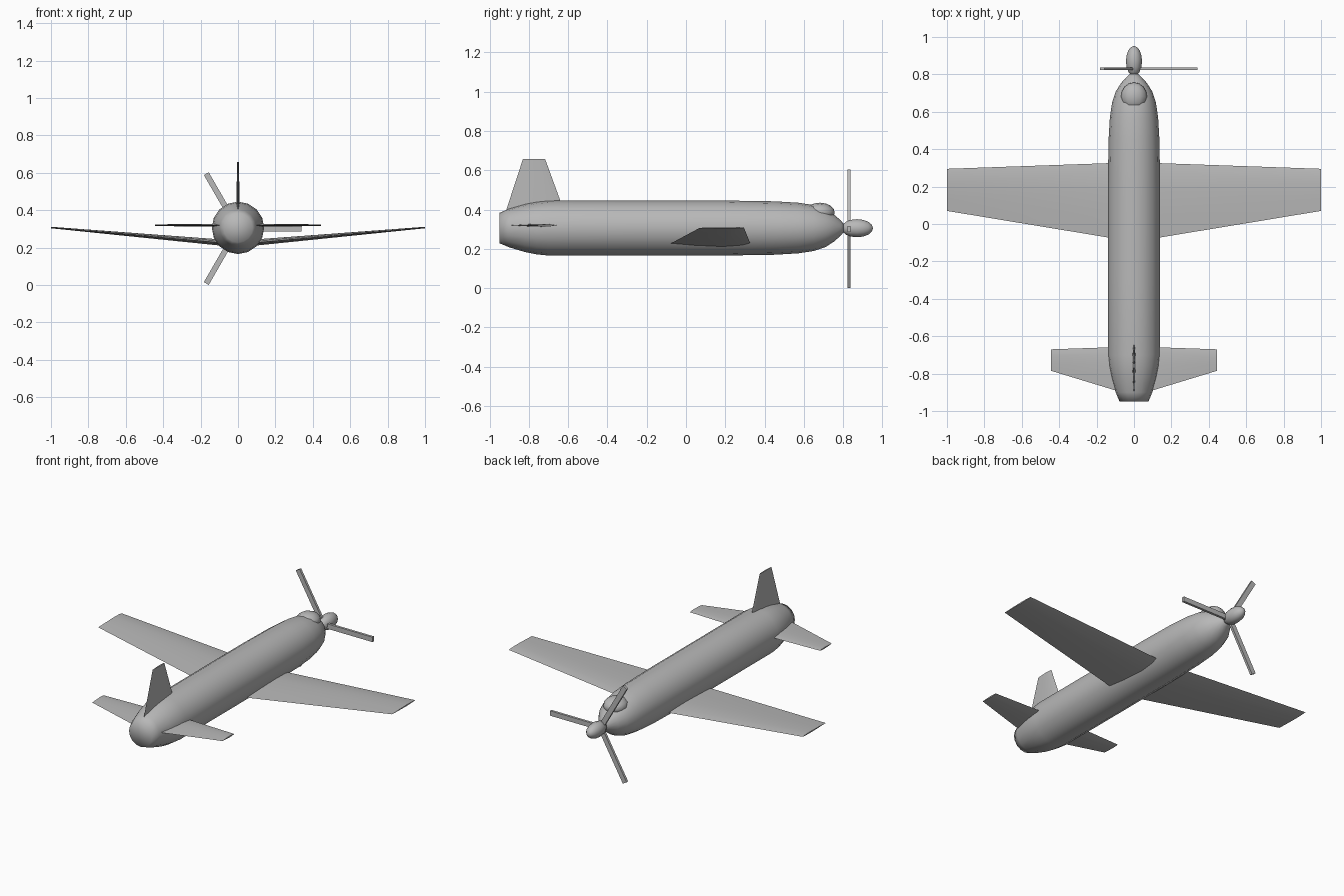
import bpy, bmesh, math
from mathutils import Vector, Matrix

if "Cube" in bpy.data.objects:
    bpy.data.objects.remove(bpy.data.objects["Cube"])

grey = bpy.data.materials.new("plain_grey")
grey.diffuse_color = (0.48, 0.48, 0.48, 1)
grey.use_nodes = True
grey.node_tree.nodes["Principled BSDF"].inputs["Base Color"].default_value = grey.diffuse_color


def finish(name, bm, smooth=None):
    """Turn a bmesh into a named grey object, smooth below the given angle."""
    bmesh.ops.recalc_face_normals(bm, faces=bm.faces)
    me = bpy.data.meshes.new(name)
    bm.to_mesh(me)
    bm.free()
    me.materials.append(grey)
    ob = bpy.data.objects.new(name, me)
    bpy.context.collection.objects.link(ob)
    bpy.ops.object.select_all(action='DESELECT')
    ob.select_set(True)
    bpy.context.view_layer.objects.active = ob
    if smooth is not None:
        bpy.ops.object.shade_smooth_by_angle(angle=math.radians(smooth))
    return ob


def lathe(name, profile, z, sides):
    """Revolve (y, radius) pairs about the y axis at height z."""
    bm = bmesh.new()
    rings = []
    for y, r in profile:
        rings.append([bm.verts.new((r * math.cos(a), y, z + r * math.sin(a)))
                      for a in (2 * math.pi * i / sides for i in range(sides))])
    for a, b in zip(rings, rings[1:]):
        for i in range(sides):
            j = (i + 1) % sides
            bm.faces.new((a[i], a[j], b[j], b[i]))
    for ring, y in ((rings[0], profile[0][0]), (rings[-1], profile[-1][0])):
        c = bm.verts.new((0, y, z))
        for i in range(sides):
            bm.faces.new((ring[i], ring[(i + 1) % sides], c))
    return finish(name, bm, 180)


def ellipsoid(name, centre, radii, segs, rings):
    bm = bmesh.new()
    bmesh.ops.create_uvsphere(bm, u_segments=segs, v_segments=rings, radius=1)
    # poles lie along the y axis
    bm.transform(Matrix.Translation(centre) @ Matrix.Diagonal((*radii, 1))
                 @ Matrix.Rotation(math.pi / 2, 4, 'X'))
    return finish(name, bm, 180)


SECTION = [(0, 0), (0.1, 0.6), (0.35, 1), (0.7, 0.6), (1, 0)]


def surface(name, stations, up, mirror=False):
    """Loft a lens section; stations are (leading point, trailing point, thickness)."""
    bm = bmesh.new()
    rings = []
    outline = SECTION + [(t, -h) for t, h in SECTION[-2:0:-1]]
    for le, te, thick in stations:
        le, te = Vector(le), Vector(te)
        rings.append([bm.verts.new(le.lerp(te, t) + Vector(up) * h * thick / 2)
                      for t, h in outline])
    n = len(outline)
    for a, b in zip(rings, rings[1:]):
        for i in range(n):
            j = (i + 1) % n
            bm.faces.new((a[i], a[j], b[j], b[i]))
    bm.faces.new(rings[-1])
    if not mirror:
        bm.faces.new(rings[0])
    ob = finish(name, bm, 45)
    if mirror:
        ob.modifiers.new("mirror", 'MIRROR')
    return ob


# Fuselage
lathe("fuselage", [(-0.948, 0.078), (-0.9, 0.098), (-0.82, 0.122), (-0.76, 0.134),
                   (-0.7, 0.14), (-0.3, 0.14), (0.2, 0.14), (0.45, 0.136),
                   (0.57, 0.129), (0.65, 0.117), (0.71, 0.097), (0.755, 0.068),
                   (0.79, 0.036), (0.803, 0.02)], 0.306, 16)

# Cockpit bubble and propeller hub
ellipsoid("canopy", (0, 0.681, 0.386), (0.07, 0.076, 0.049), 12, 8)
ellipsoid("spinner", (0, 0.871, 0.305), (0.043, 0.081, 0.046), 12, 8)

# Wings with dihedral
surface("wings", [((0, 0.33, 0.22), (0, -0.095, 0.218), 0.036),
                  ((1, 0.295, 0.308), (1, 0.07, 0.307), 0.008)], (0, 0, 1), True)

# Tailplane
surface("tailplane", [((0, -0.655, 0.32), (0, -0.92, 0.32), 0.018),
                      ((0.443, -0.67, 0.32), (0.443, -0.785, 0.32), 0.009)],
        (0, 0, 1), True)

# Fin
surface("tail_fin", [((0, -0.612, 0.37), (0, -0.924, 0.37), 0.021),
                     ((0, -0.717, 0.657), (0, -0.83, 0.657), 0.009)], (1, 0, 0))

# Propeller blades
for k in range(3):
    bm = bmesh.new()
    bmesh.ops.create_cube(bm, size=1)
    bm.transform(Matrix.Translation((0, 0.83, 0.302))
                 @ Matrix.Rotation(math.radians(120 * k), 4, 'Y')
                 @ Matrix.Translation((0.17, 0, 0))
                 @ Matrix.Diagonal((0.338, 0.015, 0.03, 1)))
    finish(f"propeller_blade_{k + 1}", bm)
